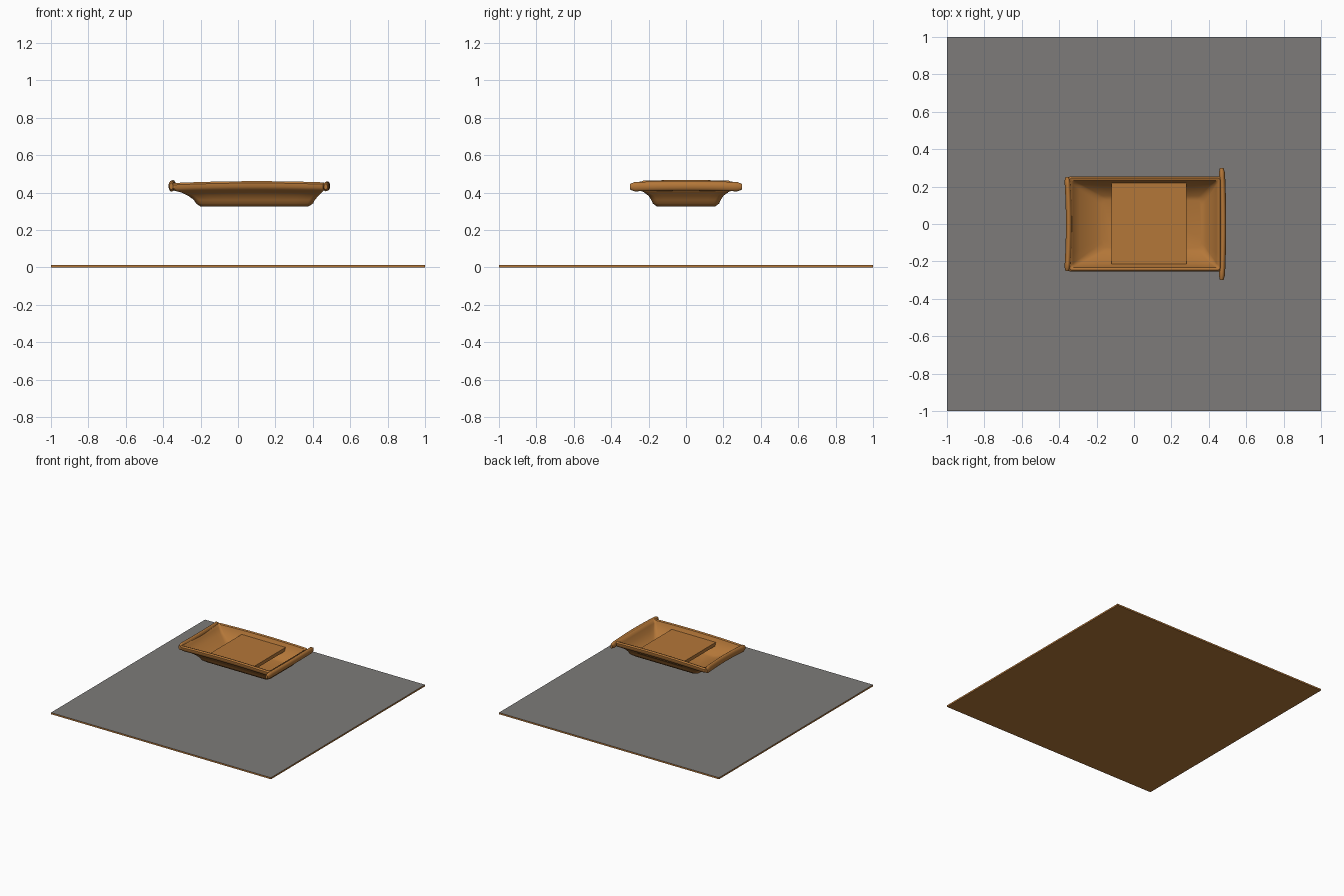
import bpy, bmesh, math

if "Cube" in bpy.data.objects:
    bpy.data.objects.remove(bpy.data.objects["Cube"])


def material(name, rgb):
    m = bpy.data.materials.new(name)
    m.diffuse_color = (*rgb, 1)
    m.use_nodes = True
    m.node_tree.nodes["Principled BSDF"].inputs["Base Color"].default_value = m.diffuse_color
    return m


wood = material("warm wood", (0.456, 0.184, 0.040))
gray = material("ground gray", (0.205, 0.198, 0.192))


def finish(name, bm, mats, smooth=True):
    bmesh.ops.recalc_face_normals(bm, faces=bm.faces)
    me = bpy.data.meshes.new(name)
    bm.to_mesh(me)
    bm.free()
    for m in mats:
        me.materials.append(m)
    ob = bpy.data.objects.new(name, me)
    bpy.context.collection.objects.link(ob)
    if smooth:
        bpy.ops.object.select_all(action='DESELECT')
        ob.select_set(True)
        bpy.context.view_layer.objects.active = ob
        bpy.ops.object.shade_smooth_by_angle(angle=math.radians(40))
    return ob


def loft(bm, rings):
    """Skin closed rings of points and cap both ends."""
    vs = [[bm.verts.new(p) for p in r] for r in rings]
    n = len(vs[0])
    for a, b in zip(vs, vs[1:]):
        for i in range(n):
            j = (i + 1) % n
            bm.faces.new((a[i], a[j], b[j], b[i]))
    bm.faces.new(vs[0])
    bm.faces.new(vs[-1])


def box(name, x0, x1, y0, y1, z0, z1, mats):
    bm = bmesh.new()
    loft(bm, [[(x0, y0, z), (x1, y0, z), (x1, y1, z), (x0, y1, z)] for z in (z0, z1)])
    return finish(name, bm, mats, False)


def round_rect(x0, x1, hy, z, r):
    """Rounded rectangle with rim sagging slightly toward the ends."""
    pts = []
    corners = [(x1 - r, hy - r, 0), (x0 + r, hy - r, 90),
               (x0 + r, -hy + r, 180), (x1 - r, -hy + r, 270)]
    for k, (cx, cy, a0) in enumerate(corners):
        for s in range(6):
            a = math.radians(a0 + 18 * s)
            pts.append((cx + r * math.cos(a), cy + r * math.sin(a)))
        # extra points along the side leading to the next corner
        nx, ny, na = corners[(k + 1) % 4]
        a = math.radians(na)
        ex, ey = nx + r * math.cos(a), ny + r * math.sin(a)
        sx, sy = pts[-1]
        for s in range(1, 8):
            pts.append((sx + (ex - sx) * s / 8, sy + (ey - sy) * s / 8))
    lift = max(0, min(1, (z - 0.36) / 0.07))
    return [(x, y, z + lift * (0.004 - 0.05 * (x - 0.1) ** 2)) for x, y in pts]


# ground slab: gray top, wood sides and underside
ground = box("ground_slab", -1, 1, -1, 1, 0, 0.013, [wood, gray])
for p in ground.data.polygons:
    p.material_index = 1 if p.center.z > 0.012 else 0

# hollow tray: x min, x max, half width, height, corner radius
profile = [
    (-0.17, 0.36, 0.130, 0.345, 0.03), (-0.20, 0.38, 0.150, 0.353, 0.03),
    (-0.29, 0.425, 0.205, 0.40, 0.02), (-0.325, 0.44, 0.225, 0.435, 0.015),
    (-0.335, 0.45, 0.232, 0.452, 0.015), (-0.345, 0.46, 0.246, 0.457, 0.015),
    (-0.352, 0.465, 0.255, 0.447, 0.015), (-0.352, 0.465, 0.255, 0.428, 0.015),
    (-0.340, 0.46, 0.245, 0.414, 0.015), (-0.305, 0.45, 0.225, 0.404, 0.02),
    (-0.265, 0.43, 0.200, 0.383, 0.03), (-0.235, 0.41, 0.185, 0.360, 0.03),
    (-0.225, 0.402, 0.178, 0.342, 0.03), (-0.20, 0.375, 0.155, 0.325, 0.03),
]
bm = bmesh.new()
loft(bm, [round_rect(*p) for p in profile])
finish("tray", bm, [wood])


def end_roll(name, x, bow, half, rx, rz, z):
    """Bowed bar with swollen tips closing one end of the tray."""
    bm = bmesh.new()
    rings = []
    n = 24
    for i in range(n + 1):
        t = -1 + 2 * i / n
        k = 0.6 if abs(t) == 1 else 1
        rings.append([(x + bow * (1 - t * t) + rx * k * math.cos(a),
                       half * t,
                       z + 0.004 * (1 - t * t) + rz * k * math.sin(a))
                      for a in (2 * math.pi * s / 16 for s in range(16))])
    loft(bm, rings)
    finish(name, bm, [wood])


end_roll("handle_bar", 0.469, 0.008, 0.30, 0.016, 0.025, 0.431)
end_roll("end_lip", -0.357, 0.009, 0.25, 0.016, 0.029, 0.434)

# seat board across the tray
box("seat_board", -0.12, 0.28, -0.215, 0.225, 0.398, 0.426, [wood])
